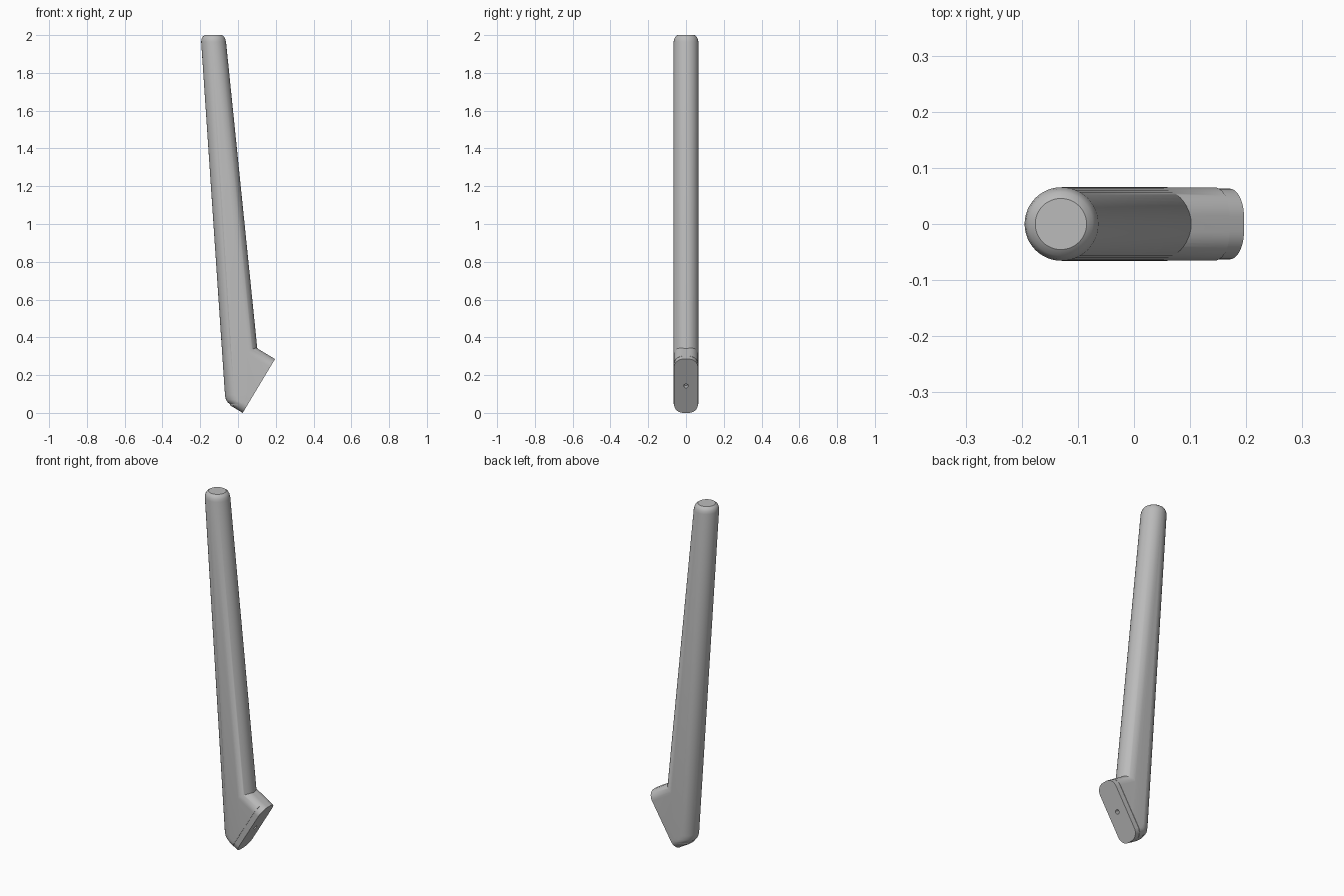
import bpy, bmesh, math
from mathutils import Vector

cube = bpy.data.objects.get("Cube")
if cube:
    bpy.data.objects.remove(cube, do_unlink=True)

grey = bpy.data.materials.new("satin grey")
grey.use_nodes = True
grey.diffuse_color = (0.5, 0.5, 0.5, 1)
grey.node_tree.nodes["Principled BSDF"].inputs["Base Color"].default_value = (0.5, 0.5, 0.5, 1)

# Foot plane: lower corner, direction up the mounting face, outward normal
LOW = Vector((0.025, 0, 0))
RISE = Vector((0.171, 0, 0.285))
LENGTH = RISE.length
UP = RISE.normalized()
OUT = Vector((UP.z, 0, -UP.x))


def loft(name, rings):
    """Skin a closed solid through equal-sized rings of points."""
    bm = bmesh.new()
    loops = [[bm.verts.new(p) for p in ring] for ring in rings]
    n = len(loops[0])
    for a, b in zip(loops, loops[1:]):
        for i in range(n):
            j = (i + 1) % n
            bm.faces.new((a[i], a[j], b[j], b[i]))
    bm.faces.new(loops[0])
    bm.faces.new(loops[-1])
    bmesh.ops.recalc_face_normals(bm, faces=bm.faces)
    mesh = bpy.data.meshes.new(name)
    bm.to_mesh(mesh)
    bm.free()
    obj = bpy.data.objects.new(name, mesh)
    bpy.context.collection.objects.link(obj)
    mesh.materials.append(grey)
    return obj


def rounded_rect(u0, u1, half, r, seg=12):
    """Corner-rounded rectangle as (u, y) pairs."""
    pts = []
    centres = [(u1 - r, half - r), (u0 + r, half - r), (u0 + r, r - half), (u1 - r, r - half)]
    for k, (cu, cy) in enumerate(centres):
        for i in range(seg + 1):
            a = math.pi / 2 * (k + i / seg)
            pts.append((cu + r * math.cos(a), cy + r * math.sin(a)))
    return pts


def prism(name, outline, t0, t1):
    """Extrude an outline along the mounting face normal."""
    return loft(name, [[LOW + UP * u + OUT * t + Vector((0, y, 0)) for u, y in outline]
                       for t in (t0, t1)])


def shaft(name, extra):
    """Tapered shaft with half-round edges; extra widens it to the left."""
    sections = [(-0.1, 0.0, 0), (0.047, -0.043, 0), (0.056, -0.055, 0), (0.07, -0.064, 0),
                (0.095, -0.069, 0), (1.965, -0.195, 0), (1.98, -0.196, 0.003),
                (1.992, -0.196, 0.009), (2.0, -0.196, 0.02)]
    rings = []
    for z, left, inset in sections:
        right = 0.102 - 0.1025 * (z - 0.34) + extra
        r = 0.0655 - inset
        a, b = left + inset + r, max(right - inset - r, left + inset + r + 0.0005)
        ring = []
        for cx, start in ((b, -math.pi / 2), (a, math.pi / 2)):
            for i in range(25):
                t = start + math.pi * i / 24
                ring.append((cx + r * math.cos(t), r * math.sin(t), z))
        rings.append(ring)
    return loft(name, rings)


def combine(obj, tool, operation):
    mod = obj.modifiers.new("combine", 'BOOLEAN')
    mod.operation = operation
    mod.solver = 'EXACT'
    mod.object = tool
    bpy.context.view_layer.objects.active = obj
    bpy.ops.object.modifier_apply(modifier=mod.name)
    bpy.data.objects.remove(tool, do_unlink=True)


# Shaft, trimmed by the sloping underside of the foot
leg = shaft("leg", 0)
combine(leg, prism("underside_trim", rounded_rect(0, 3, 0.0665, 0.05), -2, -0.03), 'INTERSECT')

# Foot block, trimmed to the outer edge of the shaft and fused to it
foot = prism("foot_block", rounded_rect(0, LENGTH, 0.065, 0.05), -0.24, -0.03)
combine(foot, shaft("edge_trim", 0.6), 'INTERSECT')
combine(leg, foot, 'UNION')

# Mounting plate with a central screw hole
plate = prism("mounting_plate", rounded_rect(0, LENGTH, 0.063, 0.05), -0.031, 0)
mid = LENGTH / 2
combine(plate, prism("screw_hole", rounded_rect(mid - 0.012, mid + 0.012, 0.012, 0.0119, 5),
                     -0.025, 0.05), 'DIFFERENCE')

for obj in (leg, plate):
    bpy.ops.object.select_all(action='DESELECT')
    obj.select_set(True)
    bpy.context.view_layer.objects.active = obj
    bpy.ops.object.shade_smooth_by_angle(angle=math.radians(30))
